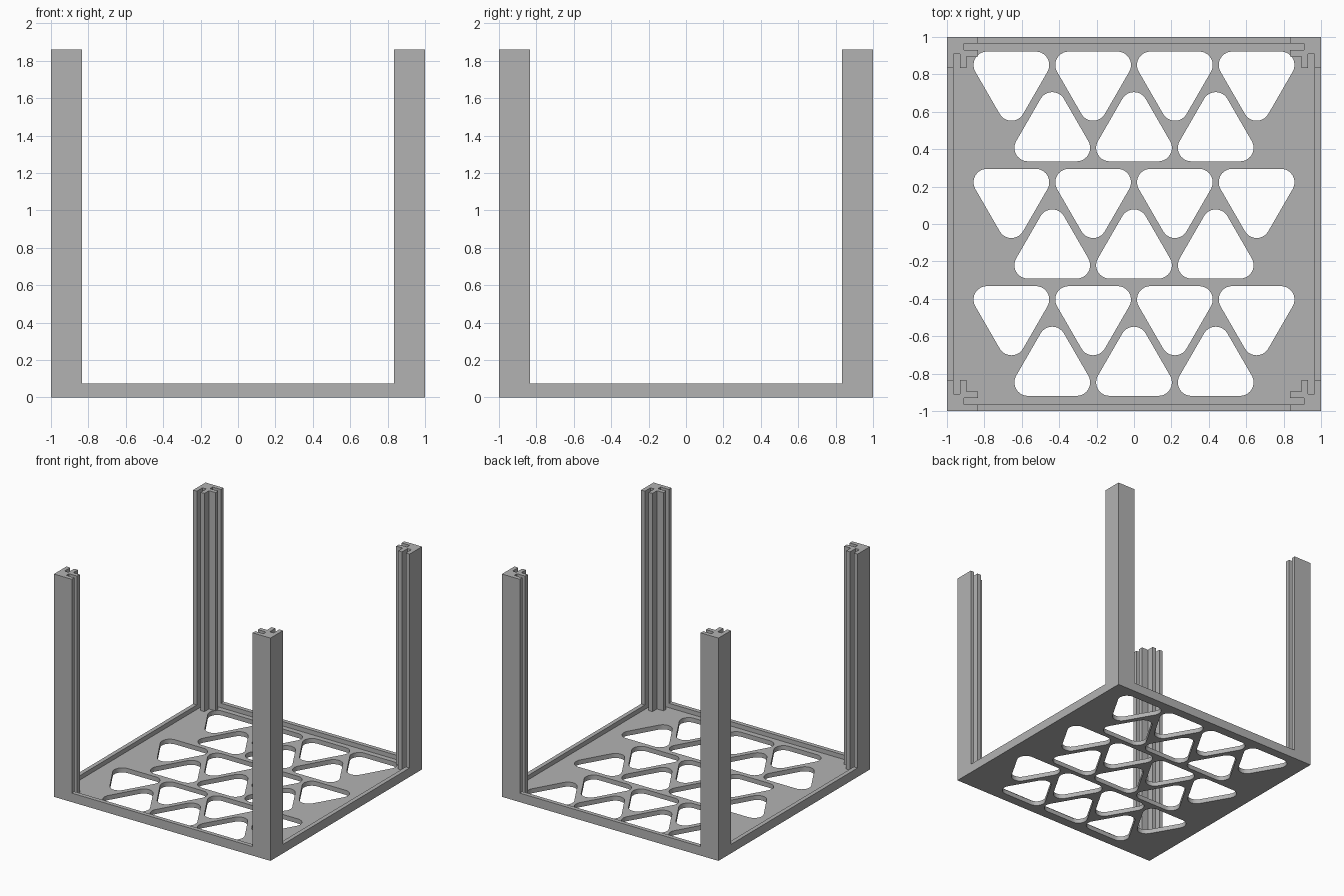
import bpy, bmesh
from math import sin, cos, radians, sqrt

cube = bpy.data.objects.get("Cube")
if cube:
    bpy.data.objects.remove(cube, do_unlink=True)

GREY = (0.45, 0.45, 0.45, 1)
grey = bpy.data.materials.new("plain grey")
grey.use_nodes = True
grey.diffuse_color = GREY
grey.node_tree.nodes["Principled BSDF"].inputs["Base Color"].default_value = GREY

WALL, POST = 0.035, 0.165             # wall thickness and post width
FLOOR, RIM, TOP = 0.038, 0.075, 1.86  # heights


def slab(name, outlines, z0, z1):
    """Extrude flat outlines (first one outside, the rest holes) from z0 to z1."""
    curve = bpy.data.curves.new(name, 'CURVE')
    curve.dimensions = '2D'
    curve.fill_mode = 'BOTH'
    curve.extrude = (z1 - z0) / 2
    for points in outlines:
        spline = curve.splines.new('POLY')
        spline.points.add(len(points) - 1)
        for p, (x, y) in zip(spline.points, points):
            p.co = (x, y, 0, 1)
        spline.use_cyclic_u = True
    temp = bpy.data.objects.new(name + "_outline", curve)
    bpy.context.collection.objects.link(temp)
    graph = bpy.context.evaluated_depsgraph_get()
    mesh = bpy.data.meshes.new_from_object(temp.evaluated_get(graph))
    bpy.data.objects.remove(temp, do_unlink=True)
    bm = bmesh.new()
    bm.from_mesh(mesh)
    bmesh.ops.remove_doubles(bm, verts=bm.verts, dist=1e-5)
    bmesh.ops.translate(bm, verts=bm.verts, vec=(0, 0, (z0 + z1) / 2))
    bmesh.ops.recalc_face_normals(bm, faces=bm.faces)
    bm.to_mesh(mesh)
    bm.free()
    mesh.materials.clear()
    mesh.materials.append(grey)
    obj = bpy.data.objects.new(name, mesh)
    bpy.context.collection.objects.link(obj)
    bpy.ops.object.select_all(action='DESELECT')
    obj.select_set(True)
    bpy.context.view_layer.objects.active = obj
    bpy.ops.object.shade_smooth_by_angle(angle=radians(30))
    return obj


def rectangle(x0, x1, y0, y1):
    return [(x0, y0), (x1, y0), (x1, y1), (x0, y1)]


def rounded_triangle(cx, base, up, side=0.261, r=0.072, steps=10):
    """Triangle with round corners; base is the y of its flat side, up is 1 or -1."""
    corners = [(side / 2, r, -90), (0, r + side * sqrt(3) / 2, 30), (-side / 2, r, 150)]
    points = []
    for x, y, start in corners:
        for i in range(steps + 1):
            a = radians(start + 120 * i / steps)
            points.append((cx + x + r * cos(a), base + up * (y + r * sin(a))))
    return points


# Floor pierced by alternating rows of triangles
holes = []
for row in range(3):
    drop = 0.627 * row
    holes += [rounded_triangle(0.437 * (i - 1.5), 0.922 - drop, -1) for i in range(4)]
    holes += [rounded_triangle(0.437 * (i - 1), 0.335 - drop, 1) for i in range(3)]
slab("floor", [rectangle(-1, 1, -1, 1)] + holes, 0, FLOOR)

# Low rim between the posts
end, inner = 1 - POST, 1 - WALL
slab("front_rim", [rectangle(-end, end, -1, -inner)], FLOOR, RIM)
slab("back_rim", [rectangle(-end, end, inner, 1)], FLOOR, RIM)
slab("right_rim", [rectangle(-1, -inner, -end, end)], FLOOR, RIM)
slab("left_rim", [rectangle(inner, 1, -end, end)], FLOOR, RIM)

# Corner posts with two panel slots, half a profile mirrored over the diagonal
W, DEPTH = WALL, 0.09
half = [(POST, 0), (POST, W), (DEPTH, W), (DEPTH, 2 * W), (POST, 2 * W), (POST, 3 * W)]
profile = [(0, 0)] + half + [(3 * W, 3 * W)] + [(b, a) for a, b in reversed(half)]
for side, sx in (("left", 1), ("right", -1)):
    for face, sy in (("front", -1), ("back", 1)):
        outline = [(sx * (1 - a), sy * (1 - b)) for a, b in profile]
        slab(f"{face}_{side}_post", [outline], FLOOR, TOP)
